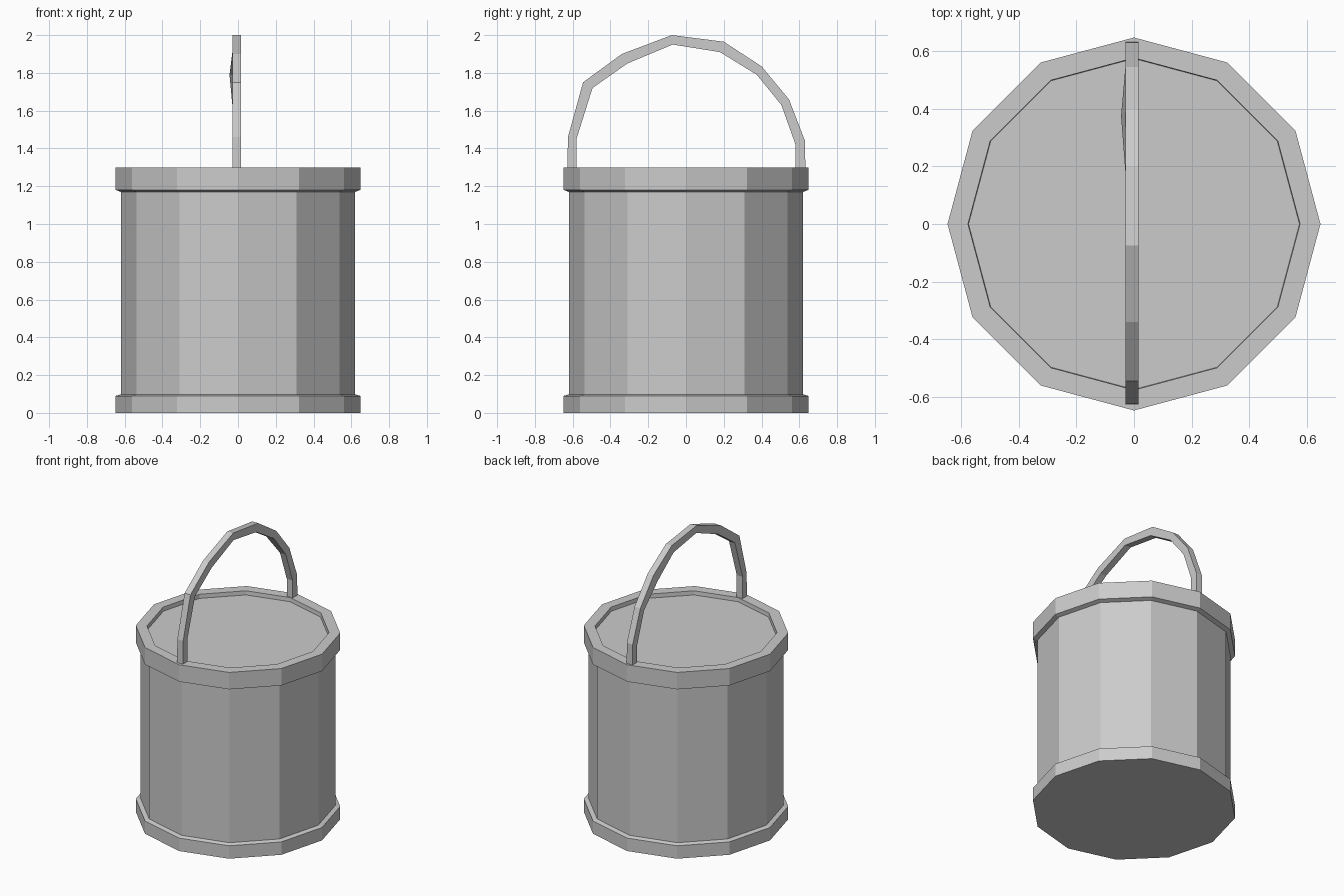
import bpy, bmesh, math

if "Cube" in bpy.data.objects:
    bpy.data.objects.remove(bpy.data.objects["Cube"])

SIDES = 12


def finish(name, bm):
    bmesh.ops.recalc_face_normals(bm, faces=bm.faces)
    mesh = bpy.data.meshes.new(name)
    bm.to_mesh(mesh)
    bm.free()
    obj = bpy.data.objects.new(name, mesh)
    bpy.context.collection.objects.link(obj)
    return obj


def bridge(bm, a, b):
    n = len(a)
    for i in range(n):
        j = (i + 1) % n
        bm.faces.new((a[i], a[j], b[j], b[i]))


# Pail: twelve-sided drum with a foot band, a top band and a recessed lid
profile = [(0.648, 0), (0.648, 0.09), (0.619, 0.098), (0.619, 1.17),
           (0.648, 1.18), (0.648, 1.298), (0.577, 1.298), (0.575, 1.27)]
bm = bmesh.new()
rings = []
for r, z in profile:
    angles = [2 * math.pi * i / SIDES for i in range(SIDES)]
    rings.append([bm.verts.new((r * math.cos(a), r * math.sin(a), z)) for a in angles])
for a, b in zip(rings, rings[1:]):
    bridge(bm, a, b)
bm.faces.new(rings[0])
bm.faces.new(rings[-1])
finish("pail", bm)

# Handle: square bar bent over the pail, outer and inner edge (y, z)
outer = [(-0.628, 1.29), (-0.625, 1.46), (-0.545, 1.75), (-0.34, 1.90), (-0.075, 2.0),
         (0.20, 1.965), (0.40, 1.835), (0.545, 1.66), (0.63, 1.44), (0.632, 1.29)]
inner = [(-0.58, 1.29), (-0.58, 1.45), (-0.495, 1.72), (-0.31, 1.85), (-0.07, 1.95),
         (0.18, 1.91), (0.375, 1.79), (0.505, 1.63), (0.58, 1.42), (0.58, 1.29)]
LEFT, RIGHT = -0.03, 0.015
bm = bmesh.new()
sections = []
for i, (o, n) in enumerate(zip(outer, inner)):
    dent = -0.015 if i == 6 else 0  # small kink on one inner corner
    corners = [(LEFT, *o), (RIGHT, *o), (RIGHT, *n), (LEFT + dent, *n)]
    sections.append([bm.verts.new(c) for c in corners])
for a, b in zip(sections, sections[1:]):
    bridge(bm, a, b)
bm.faces.new(sections[0])
bm.faces.new(sections[-1])
finish("handle", bm)
